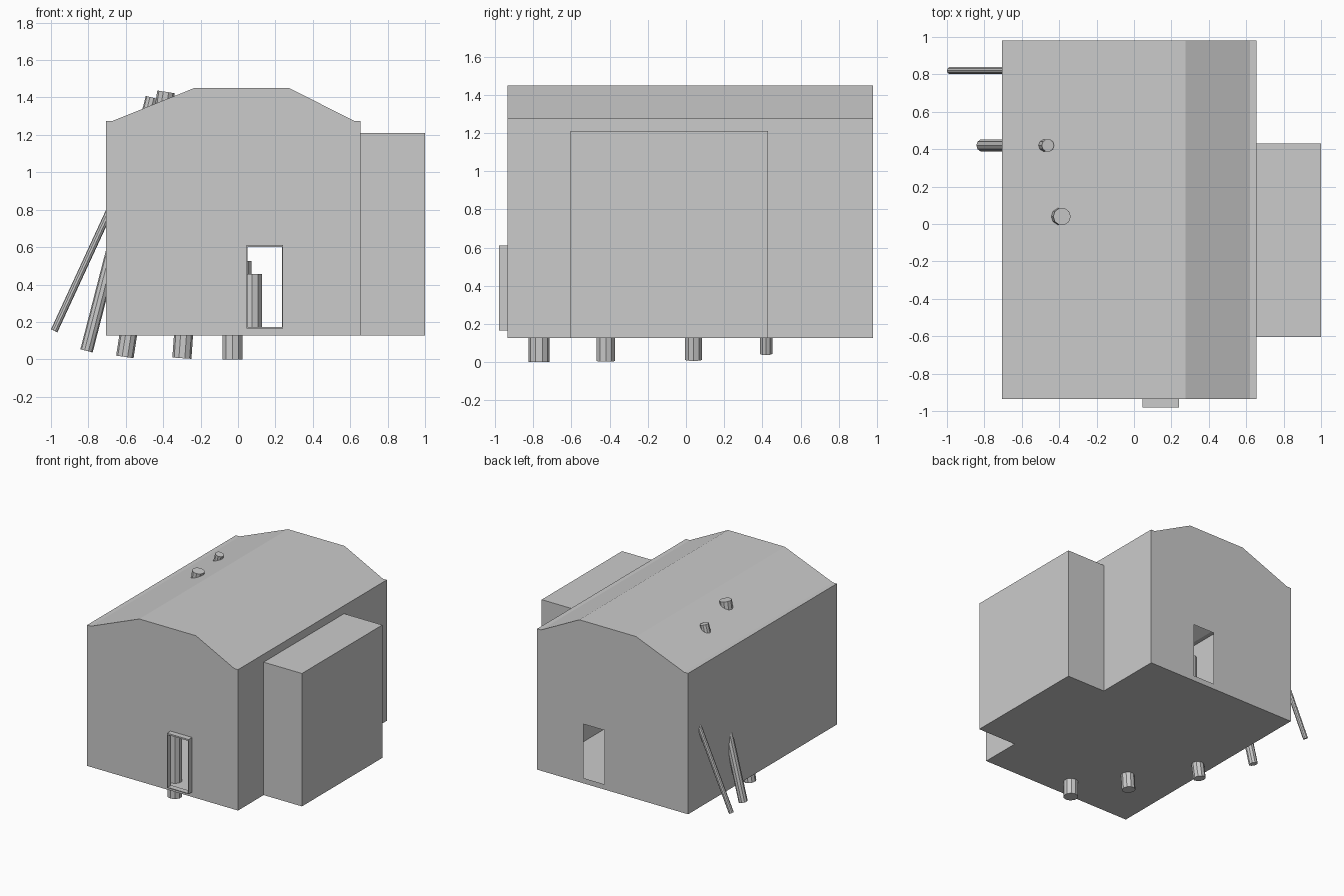
import bpy, bmesh
from mathutils import Vector

if "Cube" in bpy.data.objects:
    bpy.data.objects.remove(bpy.data.objects["Cube"])

FRONT, BACK, FLOOR = -0.935, 0.98, 0.127


def make_object(name, bm):
    bmesh.ops.recalc_face_normals(bm, faces=bm.faces)
    mesh = bpy.data.meshes.new(name)
    bm.to_mesh(mesh)
    bm.free()
    obj = bpy.data.objects.new(name, mesh)
    bpy.context.collection.objects.link(obj)
    return obj


def box(name, lo, hi):
    bm = bmesh.new()
    bmesh.ops.create_cube(bm, size=1)
    for v in bm.verts:
        v.co = Vector([lo[i] + (v.co[i] + 0.5) * (hi[i] - lo[i]) for i in range(3)])
    return make_object(name, bm)


def post(name, bottom, top, radius, sides=10):
    a, b = Vector(bottom), Vector(top)
    bm = bmesh.new()
    bmesh.ops.create_cone(bm, cap_ends=True, segments=sides, radius1=radius,
                          radius2=radius, depth=(b - a).length)
    rot = (b - a).to_track_quat('Z', 'Y').to_matrix()
    for v in bm.verts:
        v.co = rot @ v.co + (a + b) / 2
    return make_object(name, bm)


# Hollow hall: extruded gable profile, end walls with a doorway each
profile = [(-0.705, FLOOR), (0.655, FLOOR), (0.655, 1.275), (0.62, 1.275),
           (0.275, 1.45), (-0.235, 1.45), (-0.67, 1.275), (-0.705, 1.275)]
door = [(0.05, 0.17), (0.24, 0.17), (0.24, 0.61), (0.05, 0.61)]
bm = bmesh.new()
rings = []
for y in (FRONT, BACK):
    edges = []
    for loop in (profile, door):
        verts = [bm.verts.new((x, y, z)) for x, z in loop]
        edges += [bm.edges.new((verts[i - 1], verts[i])) for i in range(len(verts))]
        if loop is profile:
            rings.append(verts)
    bmesh.ops.triangle_fill(bm, edges=edges, use_beauty=True)
for i in range(len(profile)):
    bm.faces.new((rings[0][i - 1], rings[0][i], rings[1][i], rings[1][i - 1]))
make_object("hall", bm)

# Side wing
box("side_wing", (0.655, -0.605, FLOOR), (1.0, 0.43, 1.21))

# Thin frame projecting from the front doorway
for name, x0, x1, z0, z1 in [("door_jamb_left", 0.046, 0.052, 0.17, 0.61),
                             ("door_jamb_right", 0.234, 0.24, 0.17, 0.61),
                             ("door_lintel", 0.046, 0.24, 0.6, 0.612),
                             ("door_sill", 0.046, 0.24, 0.166, 0.172)]:
    box(name, (x0, -0.98, z0), (x1, FRONT, z1))

# Row of posts leaning more and thinning towards the back
posts = [(-0.77, -0.03, 0.0, -0.03, 1.44, 0.056),
         (-0.42, -0.30, 0.006, -0.2, 1.435, 0.051),
         (0.04, -0.605, 0.013, -0.385, 1.43, 0.047),
         (0.42, -0.81, 0.045, -0.46, 1.4, 0.034),
         (0.82, -0.983, 0.152, -0.44, 1.33, 0.019)]
for i, (y, x0, z0, x1, z1, r) in enumerate(posts):
    post(f"post_{i + 1}", (x0, y, z0), (x1, y, z1), r)

# Short uprights glimpsed inside the hall through the doorway
post("inner_upright_near", (0.075, 0.45, FLOOR), (0.075, 0.45, 0.455), 0.055)
post("inner_upright_far", (0.03, 0.7, FLOOR), (0.03, 0.7, 0.525), 0.045)
